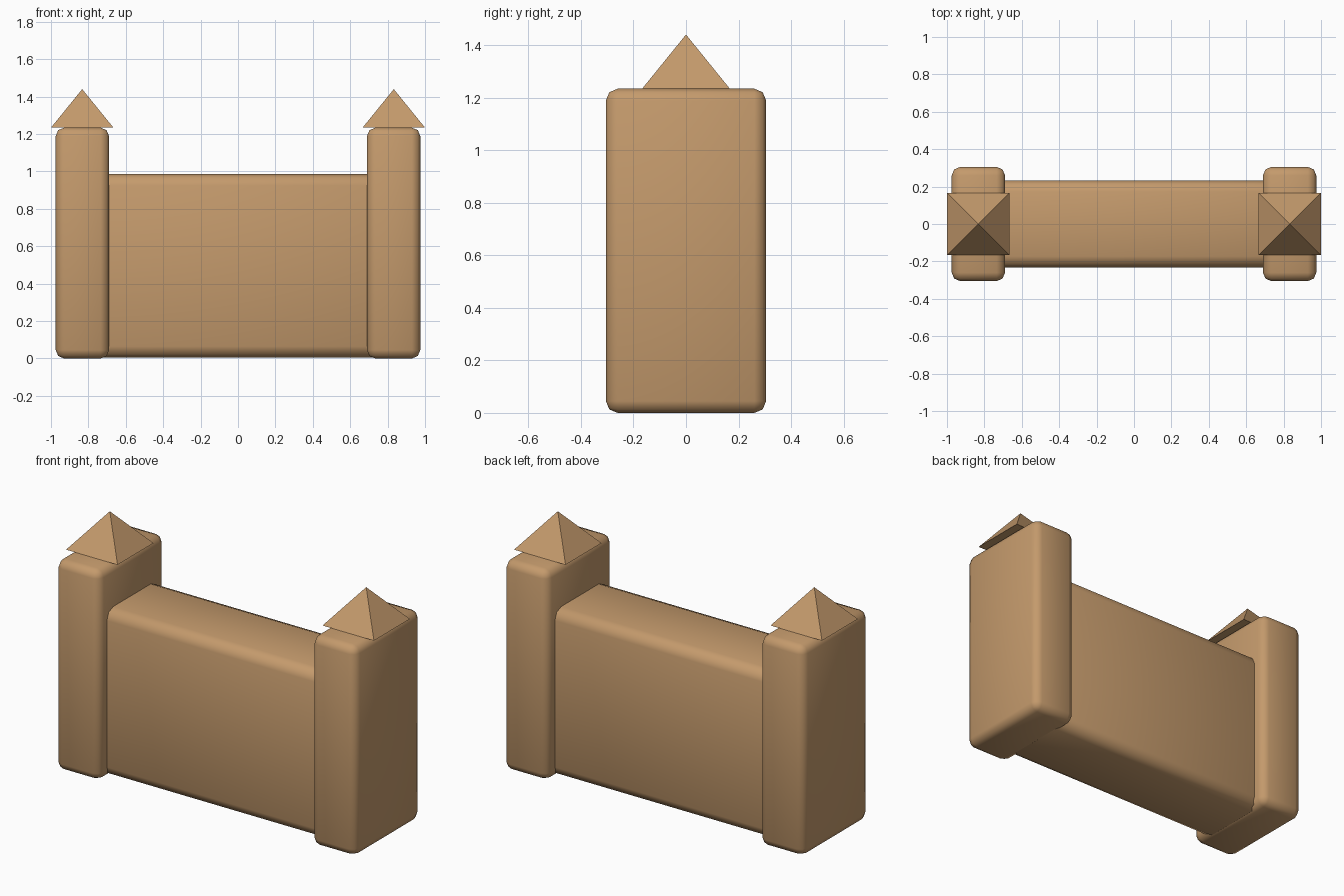
import bpy
import math

if "Cube" in bpy.data.objects:
    bpy.data.objects.remove(bpy.data.objects["Cube"])

sandstone = bpy.data.materials.new("sandstone")
sandstone.diffuse_color = (0.552, 0.323, 0.150, 1)
sandstone.use_nodes = True
sandstone.node_tree.nodes["Principled BSDF"].inputs["Base Color"].default_value = sandstone.diffuse_color


def rounded_block(name, center, size, radius):
    """Box with softly rounded edges and smooth shading."""
    bpy.ops.mesh.primitive_cube_add(size=1, location=center)
    block = bpy.context.object
    block.name = name
    block.scale = size
    bpy.ops.object.transform_apply(location=False, rotation=False, scale=True)
    bevel = block.modifiers.new("rounded_edges", 'BEVEL')
    bevel.width = radius
    bevel.segments = 2
    bevel.limit_method = 'NONE'
    bpy.ops.object.shade_smooth()
    block.data.materials.append(sandstone)


def pyramid_cap(name, x, base_z, half_width, height):
    """Four-sided roof with a flat underside."""
    bpy.ops.mesh.primitive_cone_add(
        vertices=4, radius1=half_width * math.sqrt(2), radius2=0, depth=height,
        location=(x, 0, base_z + height / 2), rotation=(0, 0, math.pi / 4))
    cap = bpy.context.object
    cap.name = name
    cap.data.materials.append(sandstone)


# Wall, its ends buried in the towers
rounded_block("wall", (0, 0, 0.495), (1.56, 0.465, 0.98), 0.06)

# Matching towers with pointed caps
for side, label in ((-1, "left"), (1, "right")):
    rounded_block(label + "_tower", (side * 0.832, 0, 0.617), (0.285, 0.61, 1.234), 0.045)
    pyramid_cap(label + "_tower_cap", side * 0.833, 1.234, 0.167, 0.206)
